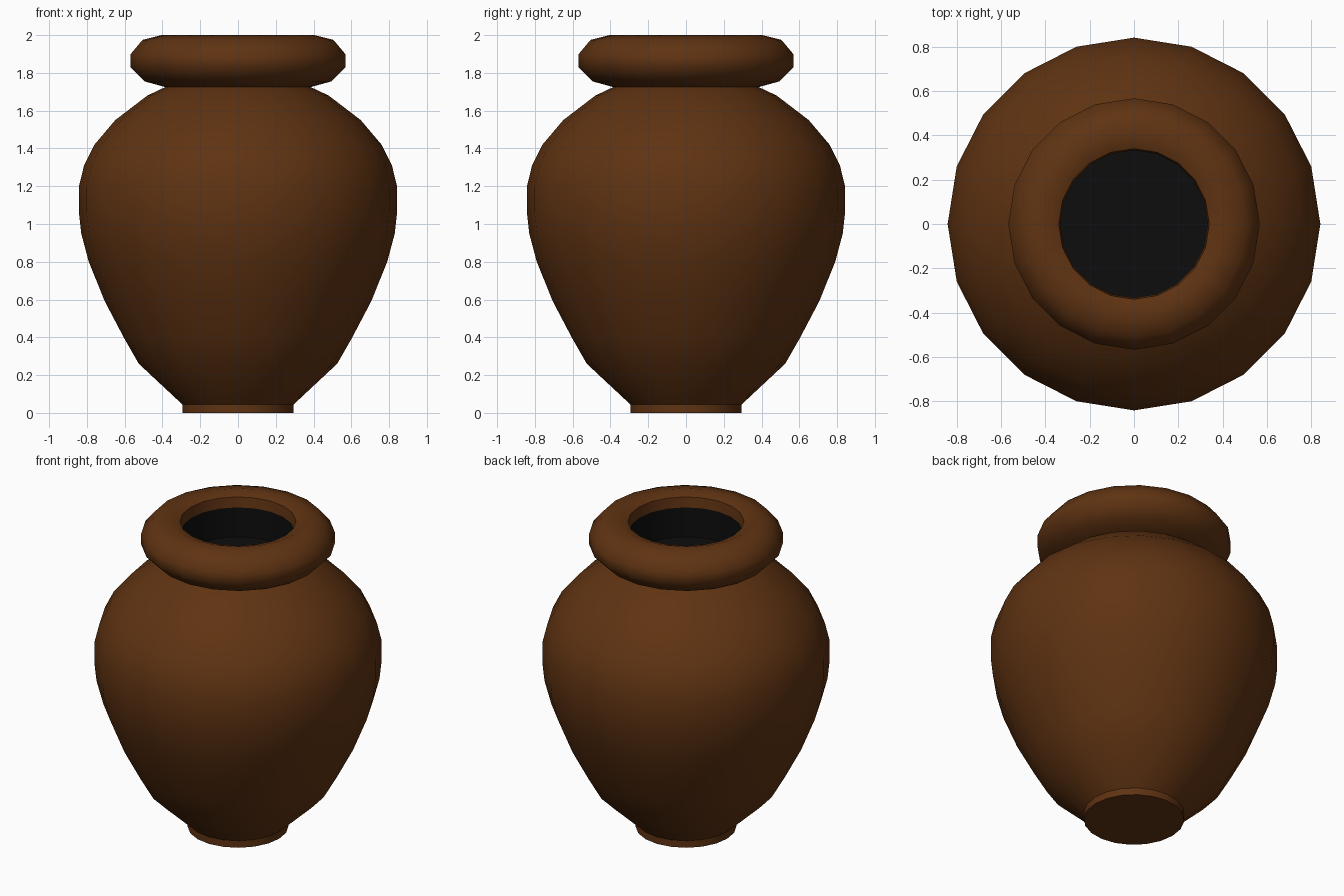
import bpy, bmesh, math

if "Cube" in bpy.data.objects:
    bpy.data.objects.remove(bpy.data.objects["Cube"])

SIDES = 20


def material(name, color):
    m = bpy.data.materials.new(name)
    m.diffuse_color = (*color, 1.0)
    m.use_nodes = True
    m.node_tree.nodes["Principled BSDF"].inputs["Base Color"].default_value = m.diffuse_color
    return m


def lathe(name, profile, mat, cap_start=False, cap_end=False):
    """Spin a (radius, height) profile around z; the profile runs from bottom to top outside."""
    bm = bmesh.new()
    rings = []
    for r, z in profile:
        rings.append([bm.verts.new((r * math.cos(2 * math.pi * i / SIDES),
                                    r * math.sin(2 * math.pi * i / SIDES), z))
                      for i in range(SIDES)])
    for a, b in zip(rings, rings[1:]):
        for i in range(SIDES):
            j = (i + 1) % SIDES
            bm.faces.new((a[i], a[j], b[j], b[i]))
    if cap_start:
        bm.faces.new(rings[0][::-1])
    if cap_end:
        bm.faces.new(rings[-1])
    me = bpy.data.meshes.new(name)
    bm.to_mesh(me)
    bm.free()
    me.materials.append(mat)
    ob = bpy.data.objects.new(name, me)
    bpy.context.collection.objects.link(ob)
    bpy.ops.object.select_all(action='DESELECT')
    ob.select_set(True)
    bpy.context.view_layer.objects.active = ob
    bpy.ops.object.shade_smooth_by_angle(angle=math.radians(45))
    return ob


clay = material("brown clay", (0.115, 0.033, 0.006))
dark = material("dark inside", (0.004, 0.004, 0.004))

# foot, belly, neck, rolled rim and the lip turning inward
lathe("jar_body", [
    (0.295, 0.0), (0.295, 0.045), (0.525, 0.26), (0.605, 0.40), (0.705, 0.59),
    (0.79, 0.80), (0.83, 0.95), (0.842, 1.06), (0.842, 1.20), (0.815, 1.31),
    (0.76, 1.42), (0.65, 1.55), (0.48, 1.68), (0.385, 1.725),
    (0.495, 1.755), (0.568, 1.83), (0.568, 1.90), (0.505, 1.975),
    (0.405, 2.0), (0.34, 1.975), (0.333, 1.91),
], clay, cap_start=True)

# dark hollow of the mouth
lathe("mouth_hollow", [
    (0.333, 1.91), (0.333, 1.81), (0.333, 1.72),
], dark, cap_end=True)
